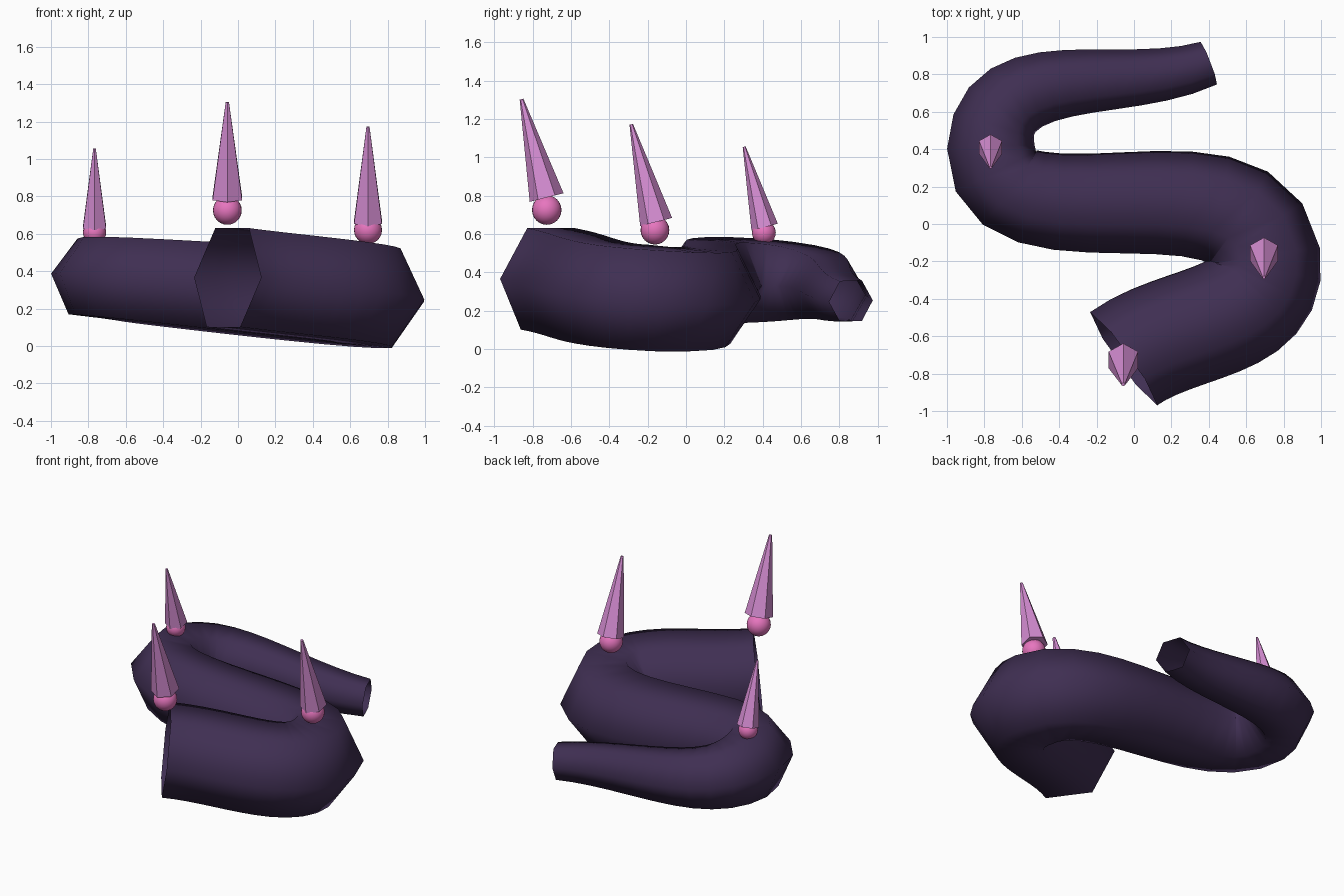
import bpy
from math import radians
from mathutils import Vector

if "Cube" in bpy.data.objects:
    bpy.data.objects.remove(bpy.data.objects["Cube"])


def material(name, color):
    m = bpy.data.materials.new(name)
    m.diffuse_color = (*color, 1)
    m.use_nodes = True
    m.node_tree.nodes["Principled BSDF"].inputs["Base Color"].default_value = m.diffuse_color
    return m


body_mat = material("dark_purple", (0.05, 0.028, 0.085))
spike_mat = material("orchid", (0.68, 0.27, 0.66))
ball_mat = material("pink", (0.80, 0.18, 0.52))

# Tapered S-shaped tube with a hexagonal section: (centre, radius)
path = [((-0.055, -0.72, 0.366), 0.307), ((0.695, -0.18, 0.266), 0.305),
        ((-0.765, 0.41, 0.358), 0.236), ((0.40, 0.86, 0.25), 0.122)]
curve = bpy.data.curves.new("coiled_body", 'CURVE')
curve.dimensions = '3D'
curve.bevel_depth = 1.0
curve.bevel_resolution = 1
curve.resolution_u = 12
spline = curve.splines.new('BEZIER')
spline.bezier_points.add(len(path) - 1)
for p, (co, r) in zip(spline.bezier_points, path):
    p.co, p.radius = co, r
    p.handle_left_type = p.handle_right_type = 'AUTO'
spline.use_smooth = True
body = bpy.data.objects.new("coiled_body", curve)
bpy.context.collection.objects.link(body)
curve.materials.append(body_mat)


# Ball joint with a leaning six-sided spike on top
def spike(name, ball, ball_r, base, tip, r):
    bpy.ops.mesh.primitive_uv_sphere_add(segments=24, ring_count=12,
                                         radius=ball_r, location=ball)
    o = bpy.context.object
    o.name = name + "_ball"
    o.data.materials.append(ball_mat)
    bpy.ops.object.shade_smooth()
    base, tip = Vector(base), Vector(tip)
    bpy.ops.mesh.primitive_cone_add(vertices=6, radius1=r, radius2=0.11 * r,
                                    depth=(tip - base).length,
                                    location=(base + tip) / 2,
                                    rotation=(radians(14.3), 0, 0))
    o = bpy.context.object
    o.name = name + "_spike"
    o.data.materials.append(spike_mat)


spike("front", (-0.057, -0.726, 0.725), 0.077,
      (-0.057, -0.727, 0.79), (-0.057, -0.857, 1.303), 0.091)
spike("right", (0.695, -0.162, 0.62), 0.075,
      (0.695, -0.158, 0.662), (0.695, -0.283, 1.172), 0.086)
spike("left", (-0.767, 0.406, 0.607), 0.062,
      (-0.767, 0.41, 0.636), (-0.767, 0.303, 1.055), 0.071)
